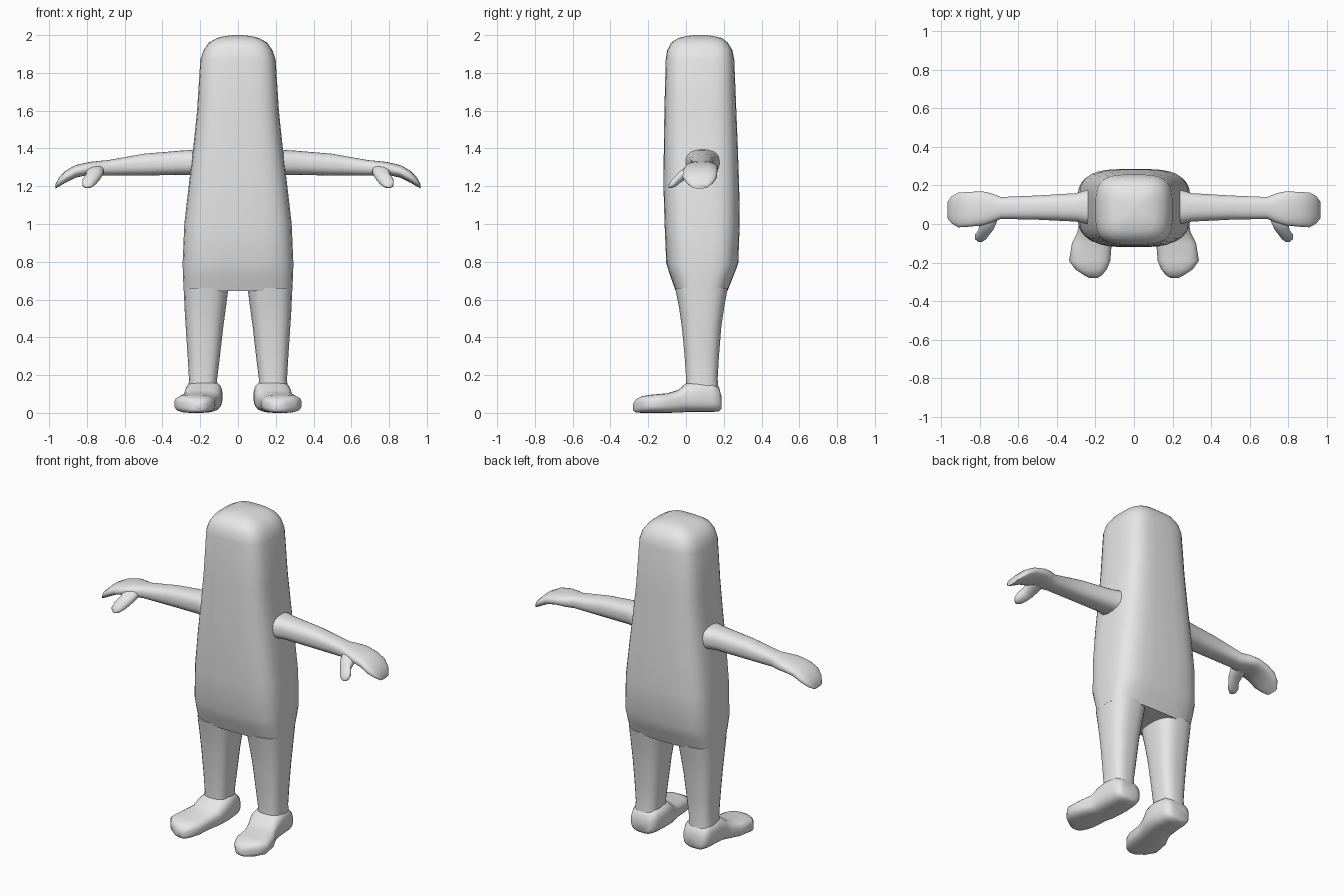
import bpy, bmesh, math

grey = bpy.data.materials.new("plain grey")
grey.diffuse_color = (0.8, 0.8, 0.8, 1)


def loft(name, axis, sections, power=2.5, side=1, sides=24):
    """Skin rounded-box rings; each section is (position, a0, a1, b0, b1)."""
    bm = bmesh.new()
    rings = []
    for t, a0, a1, b0, b1 in sections:
        ring = []
        for i in range(sides):
            ang = 2 * math.pi * (i + 0.5) / sides
            c, s = math.cos(ang), math.sin(ang)
            a = (a0 + a1) / 2 + (a1 - a0) / 2 * math.copysign(abs(c) ** (2 / power), c)
            b = (b0 + b1) / 2 + (b1 - b0) / 2 * math.copysign(abs(s) ** (2 / power), s)
            x, y, z = {"x": (t, a, b), "y": (a, t, b), "z": (a, b, t)}[axis]
            ring.append(bm.verts.new((x * side, y, z)))
        rings.append(ring)
    for r, q in zip(rings, rings[1:]):
        for i in range(sides):
            j = (i + 1) % sides
            bm.faces.new((r[i], r[j], q[j], q[i]))
    bm.faces.new(rings[0])
    bm.faces.new(rings[-1])
    bmesh.ops.recalc_face_normals(bm, faces=bm.faces)
    mesh = bpy.data.meshes.new(name)
    bm.to_mesh(mesh)
    bm.free()
    mesh.materials.append(grey)
    obj = bpy.data.objects.new(name, mesh)
    bpy.context.collection.objects.link(obj)
    bpy.ops.object.select_all(action='DESELECT')
    obj.select_set(True)
    bpy.context.view_layer.objects.active = obj
    bpy.ops.object.shade_smooth_by_angle(angle=math.radians(55))
    return obj


# Tall torso and head in one column with a domed top
body = [(z, -w, w, y0, y1) for z, w, y0, y1 in [
    (0.645, 0.288, -0.055, 0.22), (0.72, 0.292, -0.082, 0.25),
    (0.79, 0.294, -0.105, 0.277), (1.0, 0.285, -0.114, 0.285),
    (1.2, 0.262, -0.12, 0.282), (1.4, 0.238, -0.118, 0.275),
    (1.6, 0.217, -0.115, 0.267), (1.87, 0.2, -0.108, 0.256),
    (1.92, 0.183, -0.1, 0.246), (1.96, 0.155, -0.078, 0.222),
    (1.985, 0.11, -0.04, 0.19), (1.996, 0.06, 0.01, 0.14),
    (2.0, 0.02, 0.05, 0.1)]]
loft("body", "z", body, power=3.6, sides=32)

for label, side in (("right", -1), ("left", 1)):
    # Tapered leg
    loft(label + "_leg", "z", [
        (0.1, 0.11, 0.265, 0.0, 0.175), (0.18, 0.11, 0.26, 0.0, 0.168),
        (0.3, 0.095, 0.267, -0.008, 0.175), (0.45, 0.078, 0.277, -0.022, 0.187),
        (0.56, 0.063, 0.284, -0.038, 0.203), (0.66, 0.05, 0.288, -0.058, 0.222),
    ], 2.8, side)
    # Foot splayed outward, from heel to toe
    loft(label + "_foot", "y", [
        (0.187, 0.13, 0.24, 0.02, 0.09), (0.175, 0.105, 0.26, 0.008, 0.135),
        (0.14, 0.092, 0.272, 0.004, 0.165), (0.06, 0.082, 0.28, 0.004, 0.172),
        (0.0, 0.085, 0.285, 0.004, 0.158), (-0.04, 0.098, 0.293, 0.001, 0.122),
        (-0.1, 0.115, 0.322, 0.0, 0.104), (-0.19, 0.122, 0.337, 0.0, 0.096),
        (-0.235, 0.14, 0.305, 0.0, 0.088), (-0.265, 0.165, 0.26, 0.002, 0.072),
        (-0.28, 0.19, 0.23, 0.012, 0.05),
    ], 3.0, side)
    # Arm widening into a drooping mitten hand
    loft(label + "_arm", "x", [
        (0.19, -0.01, 0.19, 1.25, 1.4), (0.25, 0.0, 0.175, 1.258, 1.392),
        (0.3, 0.012, 0.16, 1.26, 1.389), (0.5, 0.022, 0.148, 1.256, 1.372),
        (0.69, 0.026, 0.14, 1.256, 1.338), (0.74, 0.005, 0.16, 1.256, 1.334),
        (0.79, -0.008, 0.17, 1.26, 1.328), (0.86, -0.015, 0.166, 1.245, 1.312),
        (0.91, -0.018, 0.164, 1.22, 1.284), (0.945, 0.002, 0.145, 1.2, 1.25),
        (0.966, 0.03, 0.115, 1.188, 1.212),
    ], 2.5, side)
    # Thumb pointing forward and down
    loft(label + "_thumb", "y", [
        (0.06, 0.71, 0.8, 1.262, 1.315), (0.01, 0.71, 0.805, 1.245, 1.31),
        (-0.03, 0.728, 0.805, 1.218, 1.282), (-0.055, 0.748, 0.825, 1.198, 1.255),
        (-0.078, 0.765, 0.825, 1.19, 1.23), (-0.092, 0.785, 0.808, 1.192, 1.208),
    ], 2.3, side, 16)
